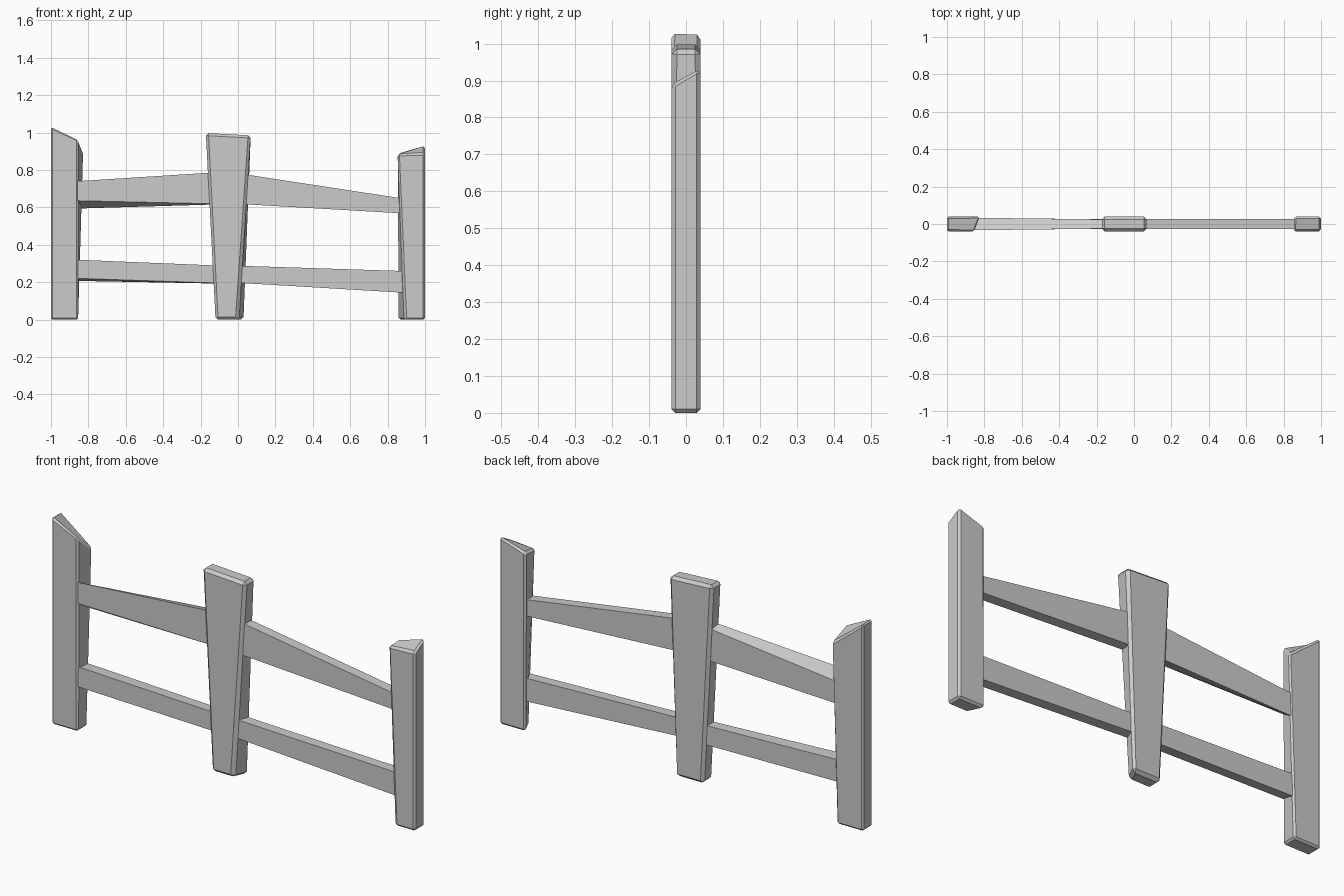
import bpy

if "Cube" in bpy.data.objects:
    bpy.data.objects.remove(bpy.data.objects["Cube"])

FACES = [(3, 2, 1, 0), (4, 5, 6, 7), (0, 1, 5, 4),
         (1, 2, 6, 5), (2, 3, 7, 6), (3, 0, 4, 7)]


def block(name, corners, bevel=0.0):
    """Skewed box: four lower then four upper corners, each ring
    ordered front left, front right, back right, back left."""
    mesh = bpy.data.meshes.new(name)
    mesh.from_pydata(corners, [], FACES)
    mesh.update()
    obj = bpy.data.objects.new(name, mesh)
    bpy.context.collection.objects.link(obj)
    if bevel:
        mod = obj.modifiers.new("worn_edges", 'BEVEL')
        mod.width = bevel
        mod.segments = 1
        mod.limit_method = 'ANGLE'
    return obj


def post(name, bottom_x, top_x, top_z, bevel, d=0.039):
    ys = (-d, -d, d, d)
    low = [(x, y, 0.0) for x, y in zip(bottom_x, ys)]
    high = [(x, y, z) for x, y, z in zip(top_x, ys, top_z)]
    block(name, low + high, bevel)


def rail(name, x0, x1, d0, d1, low, high):
    xs = (x0, x1, x1, x0)
    ys = (-d0, -d1, d1, d0)
    block(name, list(zip(xs, ys, low)) + list(zip(xs, ys, high)))


# Posts, hewn unevenly and lightly chamfered
post("left_post", (-1, -0.855, -0.855, -1), (-1, -0.855, -0.825, -1),
     (1.03, 0.965, 0.89, 1.03), 0.009)
post("middle_post", (-0.12, 0.0, 0.035, -0.12), (-0.172, 0.068, 0.068, -0.172),
     (0.998, 0.985, 0.985, 0.998), 0.014)
post("right_post", (0.892, 1, 1, 0.855), (0.853, 1, 1, 0.857),
     (0.885, 0.89, 0.935, 0.888), 0.010)

# Upper rails
rail("upper_left_rail", -0.90, -0.05, 0.034, 0.023,
     (0.637, 0.618, 0.618, 0.593), (0.738, 0.792, 0.785, 0.70))
rail("upper_right_rail", -0.05, 0.92, 0.026, 0.026,
     (0.622, 0.566, 0.566, 0.622), (0.79, 0.642, 0.642, 0.79))

# Lower rails
rail("lower_left_rail", -0.90, -0.05, 0.032, 0.025,
     (0.222, 0.194, 0.192, 0.208), (0.322, 0.287, 0.287, 0.318))
rail("lower_right_rail", -0.05, 0.92, 0.026, 0.026,
     (0.20, 0.142, 0.142, 0.20), (0.29, 0.259, 0.259, 0.29))
